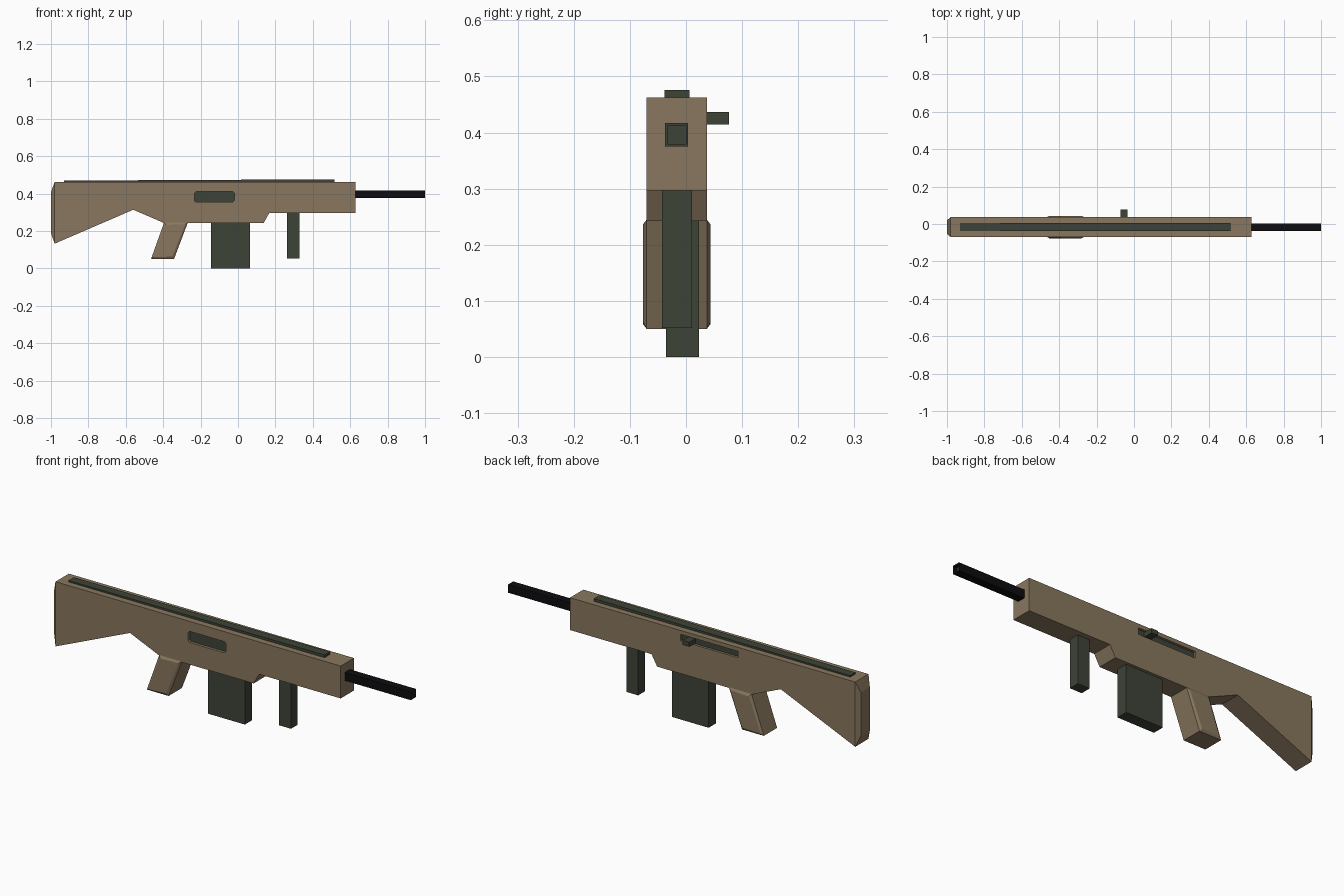
import bpy, bmesh
from mathutils import Vector

if "Cube" in bpy.data.objects:
    bpy.data.objects.remove(bpy.data.objects["Cube"])


def material(name, rgb):
    m = bpy.data.materials.new(name)
    m.diffuse_color = (*rgb, 1)
    m.use_nodes = True
    m.node_tree.nodes["Principled BSDF"].inputs["Base Color"].default_value = m.diffuse_color
    return m


TAN = material("tan", (0.25, 0.186, 0.113))
GREEN = material("dark_green", (0.047, 0.057, 0.039))
BLACK = material("black", (0.004, 0.004, 0.005))


def prism(name, profile, y0, y1, mats, edit=None):
    """Extrude an x-z profile from y0 to y1; edit(bm) can refine the mesh."""
    bm = bmesh.new()
    face = bm.faces.new([bm.verts.new((x, y0, z)) for x, z in profile])
    ext = bmesh.ops.extrude_face_region(bm, geom=[face])
    verts = [g for g in ext["geom"] if isinstance(g, bmesh.types.BMVert)]
    bmesh.ops.translate(bm, verts=verts, vec=(0, y1 - y0, 0))
    bmesh.ops.recalc_face_normals(bm, faces=bm.faces[:])
    bm.normal_update()
    if edit:
        edit(bm)
    me = bpy.data.meshes.new(name)
    bm.to_mesh(me)
    bm.free()
    ob = bpy.data.objects.new(name, me)
    bpy.context.collection.objects.link(ob)
    for m in mats:
        me.materials.append(m)
    return ob


def rect(x0, x1, z0, z1):
    return [(x0, z0), (x1, z0), (x1, z1), (x0, z1)]


def face_towards(bm, direction):
    d = Vector(direction)
    return max(bm.faces, key=lambda f: f.calc_center_median().dot(d) if f.normal.dot(d) > 0.9 else -9)


# Body with stock: the butt end is extruded into a tapered pad
def taper_butt(bm):
    f = face_towards(bm, (-1, 0, 0))
    new = bmesh.ops.extrude_discrete_faces(bm, faces=[f])["faces"][0]
    c = new.calc_center_median()
    for v in new.verts:
        v.co = c + (v.co - c) * 0.67 + Vector((-0.02, 0, 0))
    bmesh.ops.remove_doubles(bm, verts=bm.verts[:], dist=1e-5)
    bmesh.ops.recalc_face_normals(bm, faces=bm.faces[:])


Y0, Y1 = -0.07, 0.037
body = prism("body", [(-0.98, 0.462), (-0.98, 0.132), (-0.56, 0.313), (-0.395, 0.242),
                      (0.137, 0.242), (0.168, 0.297), (0.628, 0.297), (0.628, 0.462)],
             Y0, Y1, [TAN, GREEN], taper_butt)

# Ejection port (front) and charging slot (back) are cut into the body
port = [(-0.232, 0.362), (-0.224, 0.354), (-0.028, 0.354), (-0.02, 0.362),
        (-0.02, 0.403), (-0.028, 0.411), (-0.224, 0.411), (-0.232, 0.403)]
cuts = [("port_cutter", port, -0.1, Y0 + 0.014),
        ("slot_cutter", rect(-0.32, 0.005, 0.409, 0.442), Y1 - 0.012, 0.1)]
bpy.context.view_layer.objects.active = body
for name, profile, a, b in cuts:
    cutter = prism(name, profile, a, b, [TAN])
    cutter.hide_render = True
    mod = body.modifiers.new(name, "BOOLEAN")
    mod.operation, mod.solver, mod.object = "DIFFERENCE", "EXACT", cutter
    bpy.ops.object.modifier_apply(modifier=mod.name)
    bpy.data.objects.remove(cutter)
# Recess floors are green
for p in body.data.polygons:
    inside = Y0 + 0.005 < p.center.y < Y1 - 0.005
    p.material_index = int(abs(p.normal.y) > 0.9 and inside)


# Pistol grip with raised, chamfered sides
def raise_sides(bm):
    sides = [f for f in bm.faces if abs(f.normal.y) > 0.9]
    bmesh.ops.inset_individual(bm, faces=sides, thickness=0.016, depth=0.007)


prism("pistol_grip", [(-0.465, 0.05), (-0.342, 0.05), (-0.268, 0.245), (-0.395, 0.245)],
      Y0, Y1, [TAN], raise_sides)


# Barrel with a recessed bore
def bore(bm):
    f = face_towards(bm, (1, 0, 0))
    ring = bmesh.ops.inset_individual(bm, faces=[f], thickness=0.006)["faces"]
    bmesh.ops.inset_individual(bm, faces=[f], thickness=0.0, depth=-0.02)
    for g in ring + [f]:
        g.material_index = 1


prism("barrel", rect(0.61, 1.0, 0.375, 0.417), -0.037, 0.004, [BLACK, GREEN], bore)

# Magazine, foregrip, charging handle
prism("magazine", rect(-0.144, 0.064, 0.0, 0.26), -0.036, 0.023, [GREEN])
prism("foregrip", rect(0.262, 0.329, 0.052, 0.31), -0.043, 0.011, [GREEN])
prism("charging_handle", rect(-0.072, -0.035, 0.414, 0.437), 0.02, 0.077, [GREEN])

# Slightly sloping top rail
prism("top_rail", [(-0.93, 0.455), (0.515, 0.455), (0.515, 0.476), (-0.93, 0.469)],
      -0.038, 0.006, [GREEN])
